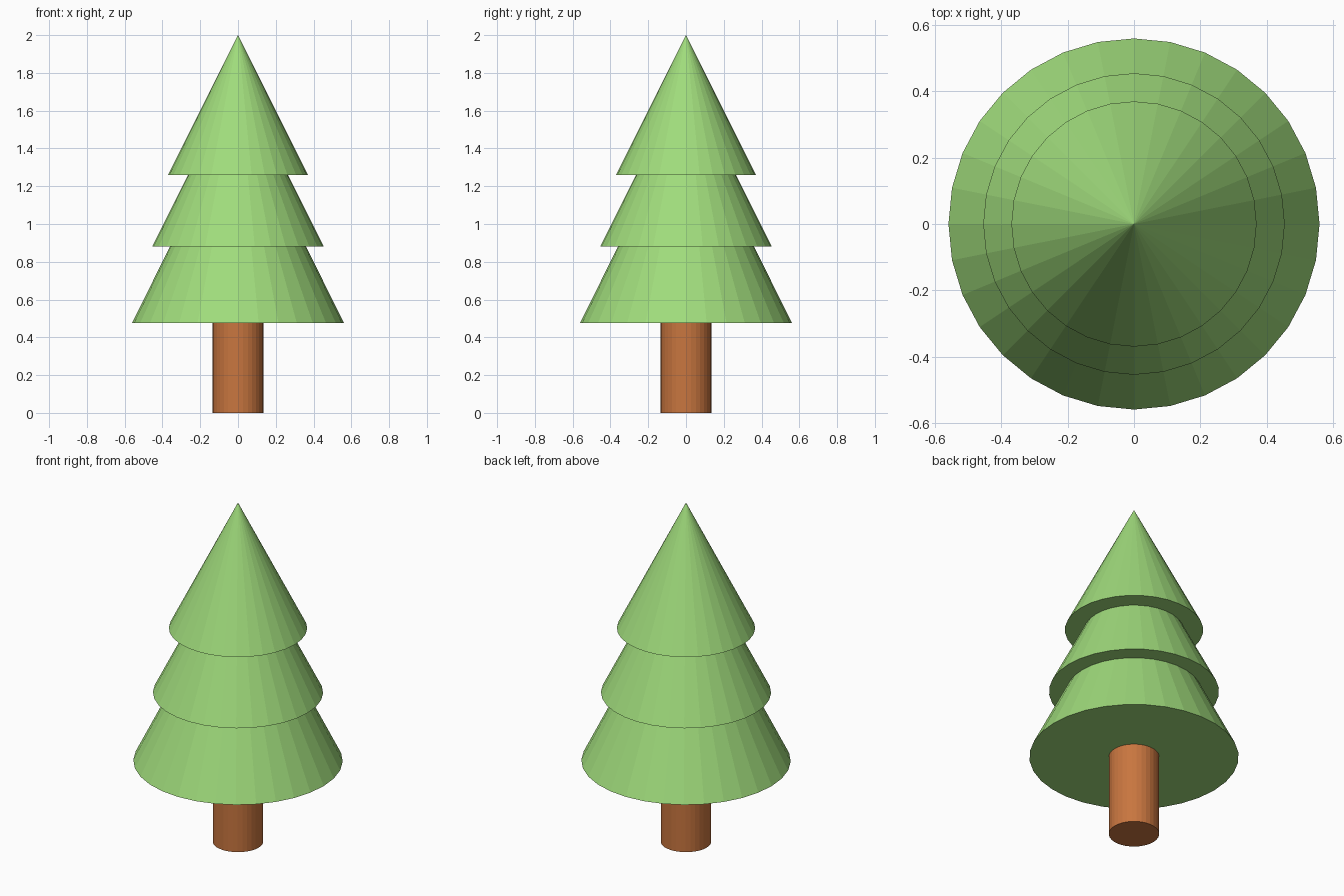
import bpy

if "Cube" in bpy.data.objects:
    bpy.data.objects.remove(bpy.data.objects["Cube"])

SIDES = 32


def material(name, color):
    mat = bpy.data.materials.new(name)
    mat.diffuse_color = (*color, 1)
    mat.use_nodes = True
    mat.node_tree.nodes["Principled BSDF"].inputs["Base Color"].default_value = mat.diffuse_color
    return mat


def cone(name, bottom, top, r_bottom, r_top, mat):
    bpy.ops.mesh.primitive_cone_add(
        vertices=SIDES, radius1=r_bottom, radius2=r_top,
        depth=top - bottom, location=(0, 0, (bottom + top) / 2))
    obj = bpy.context.object
    obj.name = name
    obj.data.materials.append(mat)


bark = material("bark", (0.58, 0.18, 0.05))
needles = material("needles", (0.35, 0.71, 0.20))

# Trunk, running slightly into the foliage
cone("trunk", 0, 0.5, 0.135, 0.135, bark)

# Three overlapping foliage tiers: base height, apex height, radius
tiers = {
    "lower_foliage": (0.477, 1.61, 0.56),
    "middle_foliage": (0.88, 1.79, 0.455),
    "upper_foliage": (1.26, 2.0, 0.37),
}
for name, (base, apex, radius) in tiers.items():
    cone(name, base, apex, radius, 0, needles)
